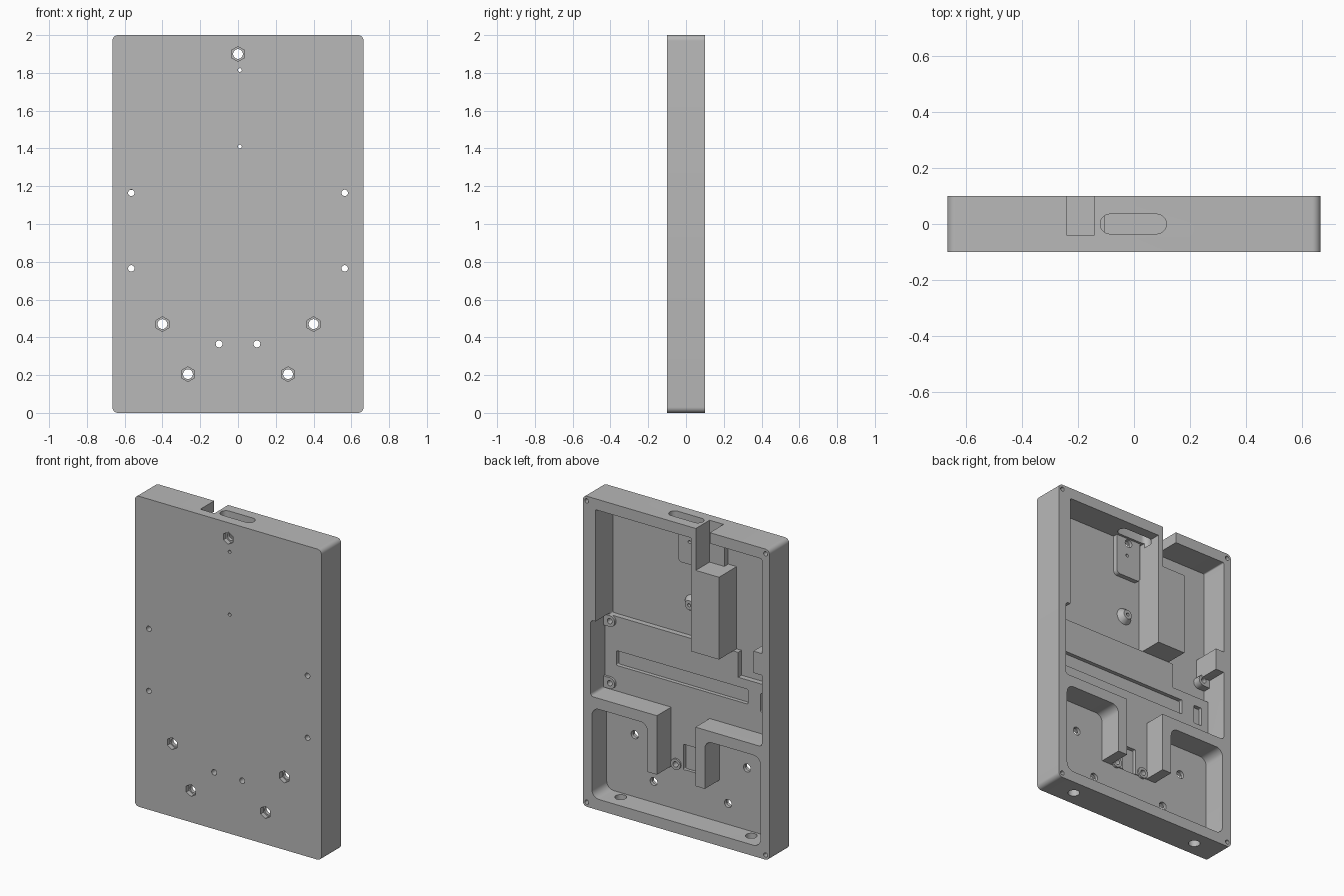
import bpy, bmesh, math

cube = bpy.data.objects.get("Cube")
if cube:
    bpy.data.objects.remove(cube, do_unlink=True)

grey = bpy.data.materials.new("plain grey")
grey.use_nodes = True
grey.diffuse_color = (0.48, 0.48, 0.48, 1)
grey.node_tree.nodes["Principled BSDF"].inputs["Base Color"].default_value = (0.48, 0.48, 0.48, 1)

BACK, OUT, FLOOR, MID, DEEP = 0.1, 0.15, -0.05, -0.045, -0.08
ROOT = -0.09          # solids start inside the front plate


def rect(x0, x1, z0, z1, r=0.0, seg=8):
    """Rectangle profile with optional rounded corners."""
    if r == 0:
        return [(x0, z0), (x1, z0), (x1, z1), (x0, z1)]
    corners = [(x1 - r, z1 - r), (x0 + r, z1 - r), (x0 + r, z0 + r), (x1 - r, z0 + r)]
    return [(cx + r * math.cos(math.pi / 2 * (q + i / seg)),
             cz + r * math.sin(math.pi / 2 * (q + i / seg)))
            for q, (cx, cz) in enumerate(corners) for i in range(seg + 1)]


def circle(x, z, r, n=24, turn=0.0):
    return [(x + r * math.cos(turn + math.tau * i / n),
             z + r * math.sin(turn + math.tau * i / n)) for i in range(n)]


def prism(name, pts, a, b, axis="y", end=None):
    """Extrude a profile from a to b; a second profile makes a taper."""
    place = (lambda p, d: (p[0], d, p[1])) if axis == "y" else (lambda p, d: (p[0], p[1], d))
    bm = bmesh.new()
    lo = [bm.verts.new(place(p, a)) for p in pts]
    hi = [bm.verts.new(place(p, b)) for p in (end or pts)]
    bm.faces.new(lo)
    bm.faces.new(hi)
    n = len(pts)
    for i in range(n):
        j = (i + 1) % n
        bm.faces.new((lo[i], lo[j], hi[j], hi[i]))
    bmesh.ops.recalc_face_normals(bm, faces=bm.faces)
    mesh = bpy.data.meshes.new(name)
    bm.to_mesh(mesh)
    bm.free()
    mesh.materials.append(grey)
    ob = bpy.data.objects.new(name, mesh)
    bpy.context.collection.objects.link(ob)
    return ob


# Outer plate
case = prism("case_shell", rect(-0.665, 0.665, 0, 2, 0.03), -0.1, BACK)
bpy.context.view_layer.objects.active = case


def combine(op, *args, **kw):
    tool = prism("tool", *args, **kw)
    mod = case.modifiers.new("shape", "BOOLEAN")
    mod.operation, mod.solver, mod.object = op, "EXACT", tool
    bpy.context.view_layer.objects.active = case
    bpy.ops.object.modifier_apply(modifier=mod.name)
    bpy.data.objects.remove(tool, do_unlink=True)


def cut(*args, **kw):
    combine("DIFFERENCE", *args, **kw)


def add(*args, **kw):
    combine("UNION", *args, **kw)


# Lower pockets, joined below the two divider walls
for x0, x1 in ((0.204, 0.6), (-0.6, -0.204)):
    cut(rect(x0, x1, 0.07, 0.65, 0.05), FLOOR, OUT)
cut(rect(-0.6, 0.6, 0.07, 0.34, 0.05), FLOOR, OUT)

# Middle bay and the channel between the dividers
cut(rect(-0.61, 0.61, 0.72, 1.21, 0.02), MID, OUT)
cut(rect(-0.137, 0.137, 0.3, 0.8), MID, OUT)

# Upper bay and its extension down the right side
cut(rect(-0.61, 0.575, 1.2, 1.93, 0.008), DEEP, OUT)
cut(rect(-0.61, -0.34, 1.04, 1.26), DEEP, OUT)

# Shallow slots in the middle floor
for x0, x1, z0, z1 in ((-0.41, 0.528, 0.885, 0.98),
                       (-0.56, -0.5, 0.86, 0.98),
                       (-0.05, 0.05, 0.34, 0.505)):
    cut(rect(x0, x1, z0, z1, 0.008), -0.07, 0)

# Tall block, wall beside the notch, notch floor, side rib and top pad
add(rect(-0.305, -0.105, 1.2, 1.73), ROOT, BACK)
add(rect(-0.14, -0.105, 1.7, 1.95), ROOT, BACK)
add(rect(-0.245, -0.12, 1.7, 1.95), ROOT, -0.04)
add(rect(-0.63, -0.55, 1.18, 1.32), ROOT, BACK)
add(rect(-0.09, 0.09, 1.67, 1.96, 0.025), ROOT, -0.05)

# Screw bosses
for side in (1, -1):
    for z in (0.765, 1.165):
        add(circle(side * 0.565, z, 0.036), ROOT, -0.03)
        x0, x1 = sorted((side * 0.565, side * 0.63))
        add(rect(x0, x1, z - 0.036, z + 0.036), ROOT, -0.03)
    add(circle(side * 0.1, 0.365, 0.035), ROOT, -0.035)
add(circle(0.01, 1.41, 0.06), ROOT, -0.045, end=circle(0.01, 1.41, 0.03))

# Cable notch and long slot through the top edge
cut(rect(-0.24, -0.14, 1.73, 2.1), -0.04, OUT)
cut(rect(-0.12, 0.115, -0.035, 0.035, 0.034), 1.9, 2.1, axis="z")

# Nut recesses with clearance holes
for x, z in ((0, 1.9), (0.4, 0.47), (-0.4, 0.47), (0.265, 0.205), (-0.265, 0.205)):
    cut(circle(x, z, 0.039, 6, math.pi / 6), -0.2, -0.072)
    cut(circle(x, z, 0.026), -0.2, 0.0)

# Plain holes through the front plate
for x in (0.565, -0.565):
    for z in (0.765, 1.165):
        cut(circle(x, z, 0.017), -0.2, 0.0)
for x, z, r in ((0.1, 0.365, 0.018), (-0.1, 0.365, 0.018), (0.01, 1.815, 0.01), (0.01, 1.41, 0.01)):
    cut(circle(x, z, r), -0.2, 0.0)

# Bottom edge holes and blind corner screw holes
for x in (0.465, -0.465):
    cut(circle(x, 0, 0.035), -0.1, 0.1, axis="z")
for x in (0.637, -0.637):
    for z in (0.03, 1.97):
        cut(circle(x, z, 0.014, 16), 0.0, OUT)

# Smooth rounded corners, keep the rest crisp
bpy.ops.object.select_all(action="DESELECT")
case.select_set(True)
bpy.context.view_layer.objects.active = case
bpy.ops.object.shade_smooth_by_angle(angle=math.radians(30))
